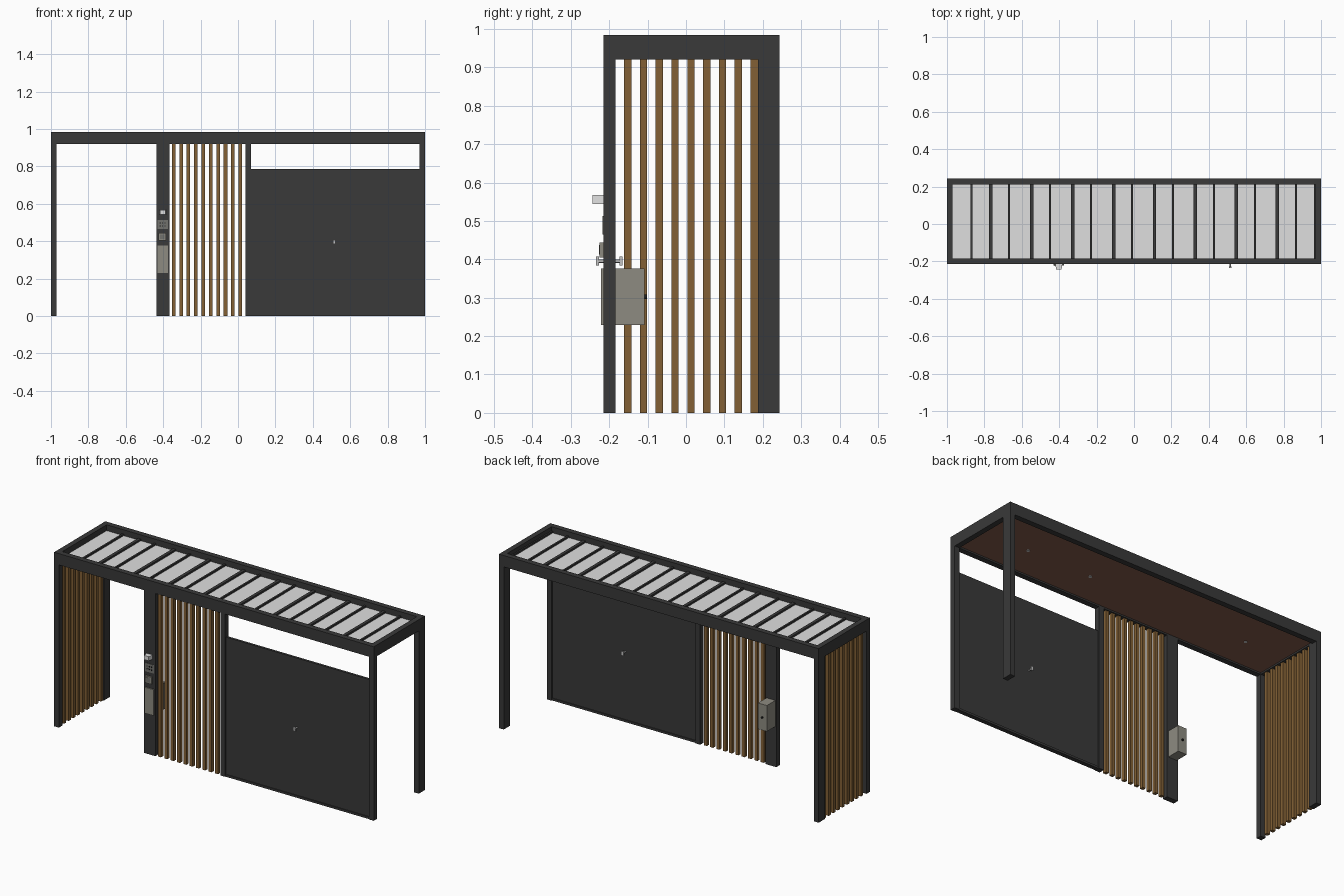
import bpy, bmesh
from mathutils import Matrix, Vector

cube = bpy.data.objects.get("Cube")
if cube:
    bpy.data.objects.remove(cube)


def material(name, rgb):
    m = bpy.data.materials.new(name)
    m.use_nodes = True
    m.diffuse_color = (*rgb, 1)
    m.node_tree.nodes["Principled BSDF"].inputs["Base Color"].default_value = (*rgb, 1)
    return m


DARK = material("anthracite metal", (0.041, 0.041, 0.041))
WOOD = material("timber", (0.225, 0.118, 0.036))
CEILING = material("ceiling brown", (0.23, 0.105, 0.07))
ROOF = material("roof sheet grey", (0.74, 0.74, 0.74))
STEEL = material("brushed steel", (0.55, 0.55, 0.55))
BEIGE = material("mailbox grey", (0.27, 0.26, 0.22))
GREY = material("device grey", (0.17, 0.17, 0.155))
BLACK = material("black plastic", (0.015, 0.015, 0.015))


def finish(name, bm, mat):
    me = bpy.data.meshes.new(name)
    bm.to_mesh(me)
    bm.free()
    me.materials.append(mat)
    ob = bpy.data.objects.new(name, me)
    bpy.context.scene.collection.objects.link(ob)
    return ob


def add_box(bm, x, y, z):
    size = [b - a for a, b in (x, y, z)]
    mid = [(a + b) / 2 for a, b in (x, y, z)]
    mat = Matrix.Translation(mid) @ Matrix.Diagonal((*size, 1))
    return bmesh.ops.create_cube(bm, size=1, matrix=mat)["verts"]


def box(name, mat, x, y, z):
    bm = bmesh.new()
    add_box(bm, x, y, z)
    return finish(name, bm, mat)


def disc(name, mat, centre, radius, depth, axis, sides=24):
    bm = bmesh.new()
    turn = Vector(axis).to_track_quat("Z", "Y").to_matrix().to_4x4()
    bmesh.ops.create_cone(bm, cap_ends=True, segments=sides, radius1=radius, radius2=radius,
                          depth=depth, matrix=Matrix.Translation(centre) @ turn)
    ob = finish(name, bm, mat)
    for p in ob.data.polygons:
        p.use_smooth = len(p.vertices) == 4
    ob.data.set_sharp_from_angle(angle=0.6)
    return ob


TOP, UNDER = 0.984, 0.92
FRONT, BACK = -0.215, 0.243
FRONT_IN, BACK_IN = -0.184, 0.212
front_y, back_y = (FRONT, FRONT_IN), (0.187, BACK)

# Roof frame
for name, y in (("front_beam", (FRONT, FRONT_IN)), ("back_beam", (BACK_IN, BACK))):
    box(name, DARK, (-1, 1), y, (UNDER, TOP))
for name, x in (("right_beam", (-1, -0.97)), ("left_beam", (0.97, 1))):
    box(name, DARK, x, (FRONT_IN, BACK_IN), (UNDER, TOP))

# Ceiling, roof sheets and joists
box("ceiling", CEILING, (-0.97, 0.97), (FRONT_IN, BACK_IN), (0.929, 0.936))
box("roof_sheet", ROOF, (-0.97, 0.97), (FRONT_IN, BACK_IN), (0.94, 0.951))
bm = bmesh.new()
for i in range(8):
    x = -0.765 + i * 0.2186
    add_box(bm, (x - 0.009, x + 0.009), (FRONT_IN, BACK_IN), (0.941, 0.961))
for i in range(9):
    x = -0.868 if i == 0 else -0.668 + (i - 1) * 0.2192
    add_box(bm, (x - 0.005, x + 0.005), (FRONT_IN, BACK_IN), (0.941, 0.961))
add_box(bm, (0.962, 0.97), (FRONT_IN, BACK_IN), (0.941, 0.961))
finish("roof_joists", bm, DARK)
for x in (0.684, 0.284, -0.716):
    disc("ceiling_spotlight", STEEL, (x, 0.003, 0.928), 0.009, 0.004, (0, 0, 1))

# Posts
for name, x, y in (("right_front_post", (-1, -0.97), front_y),
                   ("right_back_post", (-1, -0.97), back_y),
                   ("left_front_post", (0.97, 1), front_y),
                   ("left_back_post", (0.97, 1), back_y),
                   ("device_pillar", (-0.436, -0.367), front_y),
                   ("gate_post", (0.04, 0.07), front_y)):
    box(name, DARK, x, y, (0, UNDER))

# Timber slat screens
bm = bmesh.new()
for i in range(10):
    x = -0.344 + i * 0.0396
    add_box(bm, (x - 0.0095, x + 0.0095), (-0.21, -0.19), (0, UNDER))
finish("front_slats", bm, WOOD)
bm = bmesh.new()
for i in range(9):
    y = -0.152 + i * 0.0412
    add_box(bm, (-0.995, -0.975), (y - 0.0095, y + 0.0095), (0, UNDER))
finish("side_slats", bm, WOOD)

# Gate panel with a slim pull on both faces
box("gate_panel", DARK, (0.07, 0.97), (-0.207, -0.193), (0.01, 0.787))
box("gate_bottom_rail", DARK, (0.07, 0.97), (-0.212, -0.188), (0, 0.012))
disc("pull_stem", STEEL, (0.515, -0.2, 0.395), 0.004, 0.06, (0, 1, 0), 16)
for y in (-0.23, -0.169):
    box("gate_pull", STEEL, (0.508, 0.522), (y - 0.004, y + 0.004), (0.384, 0.407))

# Camera, narrowing towards its front
bm = bmesh.new()
for v in add_box(bm, (-0.421, -0.383), (-0.244, FRONT), (0.544, 0.568)):
    if v.co.y < -0.23:
        v.co.x = -0.402 + (v.co.x + 0.402) * 0.75
finish("camera_body", bm, ROOF)

# Keypad plate and buttons
box("keypad_plate", GREY, (-0.43, -0.375), (-0.217, FRONT), (0.465, 0.513))
bm = bmesh.new()
for i in range(3):
    for j in range(2):
        x, z = -0.419 + i * 0.013, 0.478 + j * 0.016
        add_box(bm, (x, x + 0.006), (-0.218, -0.216), (z, z + 0.007))
finish("keypad_buttons", bm, BLACK)

# Intercom
box("intercom", BEIGE, (-0.425, -0.385), (-0.225, FRONT), (0.405, 0.444))
box("intercom_face", GREY, (-0.418, -0.392), (-0.226, -0.224), (0.412, 0.437))

# Mailbox set through the pillar
box("mailbox", BEIGE, (-0.43, -0.375), (-0.221, -0.108), (0.229, 0.376))
disc("mailbox_lock", BLACK, (-0.402, -0.106, 0.302), 0.006, 0.008, (0, 1, 0), 16)
